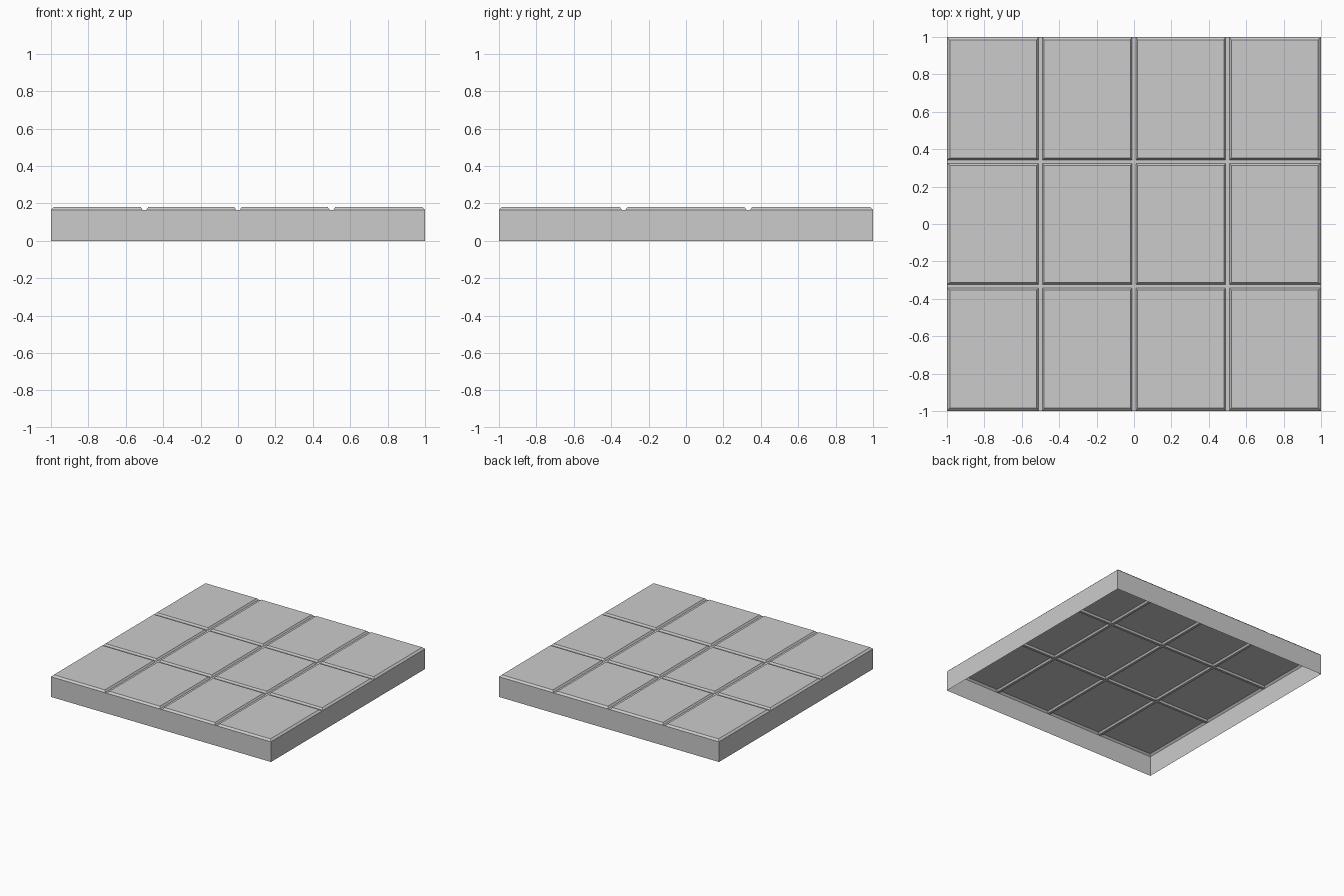
import bpy, bmesh

if "Cube" in bpy.data.objects:
    bpy.data.objects.remove(bpy.data.objects["Cube"])

TOP, LOW = 0.18, 0.166      # tile face height, groove floor height
LIP, FLOOR = 0.02, 0.01     # half widths of groove mouth and groove floor


def profile(count):
    """Positions and heights across a row of tiles with grooves between them."""
    pts = [(-1.0, LOW), (-0.985, TOP)]
    for i in range(1, count):
        c = -1 + 2 * i / count
        pts += [(c - LIP, TOP), (c - FLOOR, LOW), (c + FLOOR, LOW), (c + LIP, TOP)]
    return pts + [(0.985, TOP), (1.0, LOW)]


def add_object(name, bm):
    bmesh.ops.recalc_face_normals(bm, faces=bm.faces)
    mesh = bpy.data.meshes.new(name)
    bm.to_mesh(mesh)
    bm.free()
    ob = bpy.data.objects.new(name, mesh)
    bpy.context.collection.objects.link(ob)
    return ob


# Tiled top with open-bottom side walls, a single thin shell
px, py = profile(4), profile(3)
bm = bmesh.new()
grid = [[bm.verts.new((x, y, min(hx, hy))) for y, hy in py] for x, hx in px]
for i in range(len(px) - 1):
    for j in range(len(py) - 1):
        q = [grid[i][j], grid[i + 1][j], grid[i + 1][j + 1], grid[i][j + 1]]
        zs = [v.co.z for v in q]
        odd = [k for k in range(4) if zs.count(zs[k]) == 1]
        if odd:
            # Mitred chamfer corner: split through the odd-height vertex
            k = odd[0]
            q = q[k:] + q[:k]
            bm.faces.new(q[:3])
            bm.faces.new([q[0], q[2], q[3]])
        else:
            bm.faces.new(q)

# Side walls dropped from the rim
rim = [e for e in bm.edges if e.is_boundary]
walls = bmesh.ops.extrude_edge_only(bm, edges=rim)["geom"]
for v in walls:
    if isinstance(v, bmesh.types.BMVert):
        v.co.z = 0.0
add_object("tiled_floor_slab", bm)

# Flip check: the tile faces must point up
me = bpy.data.objects["tiled_floor_slab"].data
if max(me.polygons, key=lambda p: p.area * (p.center.z > 0.175)).normal.z < 0:
    me.flip_normals()
